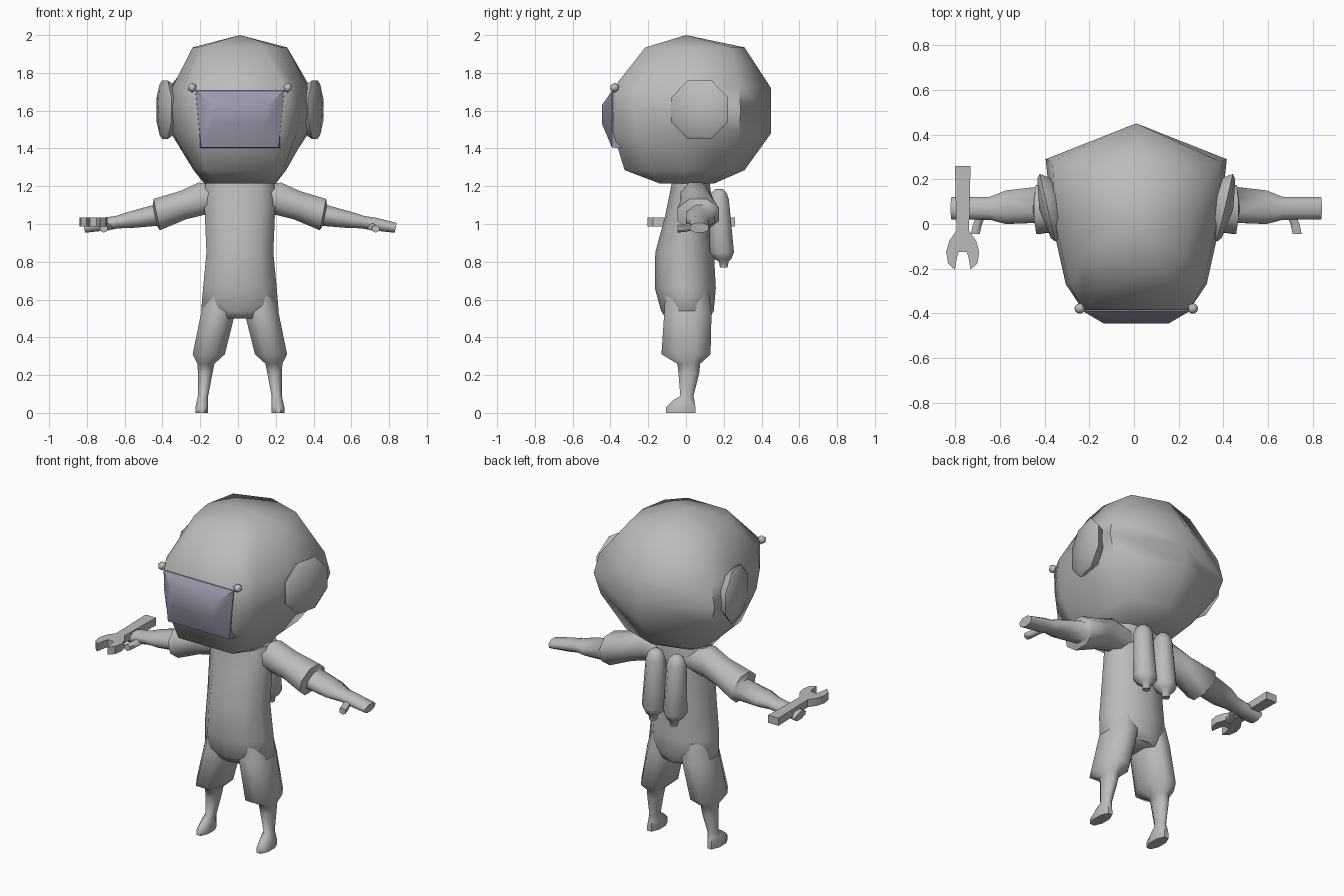
import bpy, bmesh, math
from mathutils import Matrix, Vector

if "Cube" in bpy.data.objects:
    bpy.data.objects.remove(bpy.data.objects["Cube"])


def material(name, rgb):
    m = bpy.data.materials.new(name)
    m.diffuse_color = (*rgb, 1)
    m.use_nodes = True
    m.node_tree.nodes["Principled BSDF"].inputs["Base Color"].default_value = m.diffuse_color
    return m


GREY = material("suit grey", (0.5, 0.5, 0.5))
GLASS = material("visor violet", (0.33, 0.32, 0.42))
CX = 0.01  # the figure stands slightly right of the origin


def finish(name, bm, mat, angle=60):
    bmesh.ops.recalc_face_normals(bm, faces=bm.faces)
    me = bpy.data.meshes.new(name)
    bm.to_mesh(me)
    bm.free()
    me.materials.append(mat)
    ob = bpy.data.objects.new(name, me)
    bpy.context.collection.objects.link(ob)
    bpy.ops.object.select_all(action='DESELECT')
    ob.select_set(True)
    bpy.context.view_layer.objects.active = ob
    bpy.ops.object.shade_smooth_by_angle(angle=math.radians(angle))
    return ob


def loft(name, rings, mat=GREY, angle=60, tip=None):
    """Skin a list of equal-length point rings, with caps or a pointed tip."""
    bm = bmesh.new()
    vs = [[bm.verts.new(p) for p in r] for r in rings]
    n = len(vs[0])
    for a, b in zip(vs, vs[1:]):
        for i in range(n):
            bm.faces.new((a[i], a[(i + 1) % n], b[(i + 1) % n], b[i]))
    bm.faces.new(vs[0])
    if tip:
        t = bm.verts.new(tip)
        for i in range(n):
            bm.faces.new((vs[-1][i], vs[-1][(i + 1) % n], t))
    else:
        bm.faces.new(vs[-1])
    return finish(name, bm, mat, angle)


def ring(c, u, v, n=8):
    """Polygon ring whose flat sides touch the half extents u and v."""
    k = 1 / math.cos(math.pi / n)
    c, u, v = Vector(c), Vector(u), Vector(v)
    return [c + u * k * math.cos((i + .5) * 2 * math.pi / n)
            + v * k * math.sin((i + .5) * 2 * math.pi / n) for i in range(n)]


def level(x0, x1, y0, y1, z, n=8):
    """Horizontal ring filling a bounding rectangle."""
    return ring(((x0 + x1) / 2, (y0 + y1) / 2, z),
                ((x1 - x0) / 2, 0, 0), (0, (y1 - y0) / 2, 0), n)


# Helmet: per level z, back y, then back side, middle, front side, front (x, y)
helmet_levels = [
    (1.215, .15, (.13, .13), (.19, 0), (.17, -.10), (.11, -.14)),
    (1.285, .31, (.23, .23), (.245, 0), (.23, -.21), (.18, -.325)),
    (1.48, .45, (.365, .28), (.355, 0), (.30, -.26), (.22, -.385)),
    (1.60, .45, (.405, .29), (.375, 0), (.315, -.27), (.235, -.388)),
    (1.72, .45, (.375, .28), (.36, 0), (.30, -.27), (.235, -.385)),
    (1.935, .31, (.21, .24), (.25, .05), (.22, -.12), (.13, -.215)),
]
rings = []
for z, back, *side in helmet_levels:
    pts = [(CX, back, z)] + [(CX + x, y, z) for x, y in side]
    pts += [(CX - x, y, z) for x, y in reversed(side)]
    rings.append(pts)
loft("helmet", rings, tip=(CX, 0, 2.0))

# Visor: bulging trapezoid window
visor = []
for y, top, bot, z1, z0 in [(-.33, .24, .215, 1.71, 1.40), (-.392, .235, .205, 1.705, 1.405),
                            (-.445, .145, .14, 1.63, 1.53)]:
    visor.append([(CX + x * w, y, z) for x, w, z in
                  [(-1, top, z1), (1, top, z1), (1, bot, z0), (-1, bot, z0)]])
loft("visor", visor, GLASS, 45)

# Torso
torso = [(.50, .15, -.10, .12), (.54, .205, -.125, .14), (.66, .195, -.157, .15), (.85, .177, -.155, .14),
         (1.04, .185, -.105, .13), (1.14, .19, -.085, .13), (1.22, .18, -.07, .12)]
loft("torso", [level(CX - w, CX + w, a, b, z, 10) for z, w, a, b in torso])

# Legs: trouser, cuff, calf and foot in one skin (x0, x1, y0, y1, z)
leg = [(.02, .18, -.11, .12, .64), (.025, .205, -.115, .135, .53), (.08, .25, -.13, .13, .31),
       (.135, .225, -.045, .075, .26), (.145, .222, -.04, .07, .21), (.168, .222, -.03, .04, .09),
       (.168, .228, -.07, .045, .065), (.168, .235, -.105, .05, .03), (.168, .235, -.105, .05, 0)]
# Arms: sleeve, cuff, forearm and hand (x, z, z half, y, y half)
arm = [(.10, 1.13, .07, .05, .07), (.20, 1.135, .085, .05, .08), (.30, 1.10, .075, .06, .085),
       (.44, 1.05, .083, .065, .11), (.45, 1.045, .055, .085, .08), (.58, 1.022, .043, .075, .075),
       (.65, 1.01, .033, .07, .052), (.71, 1.0, .034, .07, .05), (.825, .98, .026, .07, .05)]

for s, side in ((-1, "left"), (1, "right")):
    loft(side + "_leg", [level(CX + s * a, CX + s * b, c, d, z) for a, b, c, d, z in leg])
    loft(side + "_arm", [ring((CX + s * x, y, z), (s * .2 * h, 0, h), (0, w, 0))
                         for x, z, h, y, w in arm])
    loft(side + "_thumb", [ring((CX + s * x, y, z), (.02, 0, 0), (0, 0, .018), 6)
                           for x, y, z in [(.69, .05, .99), (.71, .0, .98), (.72, -.045, .975)]])

    # Ear disc: octagonal, domed, swung outward at the back
    turn = Matrix.Rotation(math.radians(-13 * s), 3, 'Z')
    hub = Vector((CX + s * .385, .075, 1.605))
    disc = [[hub + turn @ p for p in ring((s * d, 0, 0), (0, r, 0), (0, 0, r))]
            for d, r in [(-.05, .11), (-.005, .145), (.012, .155), (.028, .135)]]
    loft(side + "_ear_disc", disc, tip=hub + turn @ Vector((s * .05, 0, 0)))

    # Visor bolt
    bm = bmesh.new()
    bmesh.ops.create_icosphere(bm, subdivisions=1, radius=.026,
                               matrix=Matrix.Translation((CX + s * .253, -.378, 1.722)))
    finish(side + "_visor_bolt", bm, GREY)

    # Air tank with nozzle
    tank = [(.77, .02, .2), (.80, .025, .2), (.815, .045, .195), (.85, .064, .19),
            (1.13, .052, .175), (1.165, .04, .175), (1.185, .02, .175)]
    loft(side + "_air_tank", [ring((CX + s * .07, y, z), (r, 0, 0), (0, r, 0))
                              for z, r, y in tank])

# Wrench: half outline mirrored, then extruded
half = [(.035, .26), (.028, -.03), (.06, -.075), (.074, -.125), (.066, -.175),
        (.035, -.205), (.026, -.15), (.018, -.125)]
outline = half + [(-x, y) for x, y in reversed(half)]
loft("wrench", [[(-.766 + x, y, z) for x, y in outline] for z in (.988, 1.034)], angle=30)
